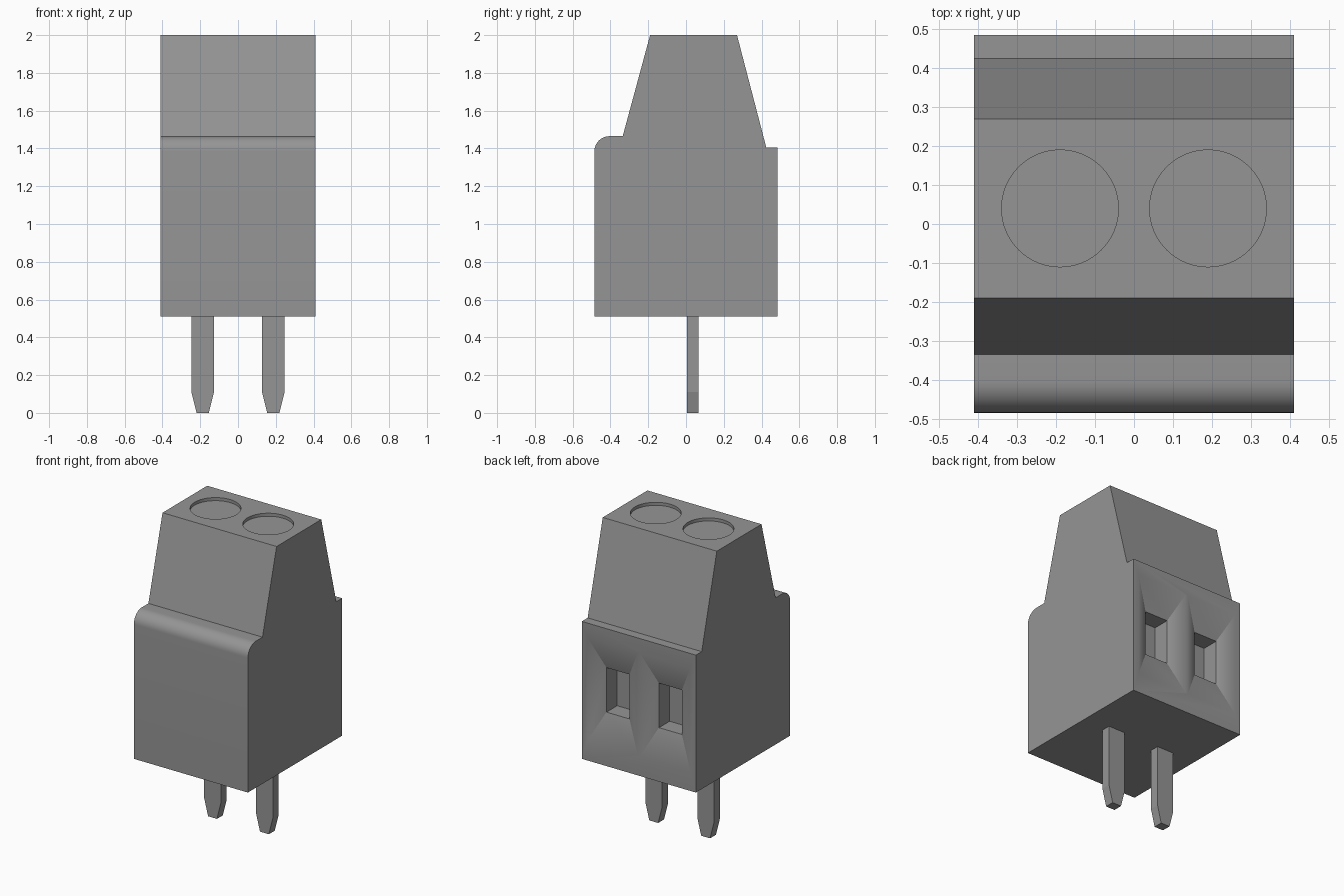
import bpy, bmesh, math

if "Cube" in bpy.data.objects:
    bpy.data.objects.remove(bpy.data.objects["Cube"], do_unlink=True)

# Single grey material
grey = bpy.data.materials.new("mid_grey")
grey.use_nodes = True
COLOUR = (0.30, 0.30, 0.30, 1)
grey.diffuse_color = COLOUR
grey.node_tree.nodes["Principled BSDF"].inputs["Base Color"].default_value = COLOUR


def finish(name, bm):
    """Turn a bmesh into a named grey object."""
    bmesh.ops.recalc_face_normals(bm, faces=bm.faces)
    mesh = bpy.data.meshes.new(name)
    bm.to_mesh(mesh)
    bm.free()
    mesh.materials.append(grey)
    obj = bpy.data.objects.new(name, mesh)
    bpy.context.collection.objects.link(obj)
    return obj


def loft(name, rings):
    """Closed solid through rings with equal point counts."""
    bm = bmesh.new()
    loops = [[bm.verts.new(p) for p in ring] for ring in rings]
    n = len(loops[0])
    bm.faces.new(loops[0])
    bm.faces.new(loops[-1])
    for a, b in zip(loops, loops[1:]):
        for i in range(n):
            j = (i + 1) % n
            bm.faces.new((a[i], a[j], b[j], b[i]))
    return finish(name, bm)


def rect_y(cx, cz, hx, hz, y):
    """Rectangle facing along y."""
    return [(cx - hx, y, cz - hz), (cx + hx, y, cz - hz),
            (cx + hx, y, cz + hz), (cx - hx, y, cz + hz)]


def rect_z(cx, cy, hx, hy, z):
    """Rectangle facing along z."""
    return [(cx - hx, cy - hy, z), (cx + hx, cy - hy, z),
            (cx + hx, cy + hy, z), (cx - hx, cy + hy, z)]


def circle(cx, cy, r, z, n=64):
    return [(cx + r * math.cos(2 * math.pi * i / n),
             cy + r * math.sin(2 * math.pi * i / n), z) for i in range(n)]


# Housing: side profile with rounded front shoulder, extruded across x
profile = [(-0.485, 0.51), (0.485, 0.51), (0.485, 1.405), (0.425, 1.405),
           (0.27, 2.0), (-0.19, 2.0), (-0.335, 1.465)]
STEPS = 10
for i in range(STEPS + 1):
    a = math.pi / 2 * (1 + i / STEPS)
    profile.append((-0.405 + 0.08 * math.cos(a), 1.385 + 0.08 * math.sin(a)))
housing = loft("housing", [[(x, y, z) for y, z in profile] for x in (-0.411, 0.411)])

cutters = []
for side in (-1, 1):
    # Shallow round screw recess in the top
    cutters.append(loft("screw_cutter", [circle(side * 0.19, 0.04, 0.15, z)
                                         for z in (1.98, 2.1)]))
    # Funnel-shaped wire entry in the back, ending in a straight pocket
    cx, cz, d = side * 0.189, 0.975, 0.055
    hx, hz, dx, dz, out = 0.181, 0.335, 0.098, 0.19, 0.01
    k = out / d
    cutters.append(loft("wire_entry_cutter", [
        rect_y(cx, cz, hx + dx * k, hz + dz * k, 0.485 + out),
        rect_y(cx, cz, hx - dx, hz - dz, 0.485 - d),
        rect_y(cx, cz, hx - dx, hz - dz, 0.485 - d - 0.11)]))

# Cut one at a time, then discard the cutters
bpy.context.view_layer.objects.active = housing
for cutter in cutters:
    cutter.hide_render = True
    mod = housing.modifiers.new("cut", 'BOOLEAN')
    mod.operation = 'DIFFERENCE'
    mod.solver = 'EXACT'
    mod.object = cutter
    bpy.ops.object.modifier_apply(modifier=mod.name)
    bpy.data.objects.remove(cutter, do_unlink=True)

bpy.ops.object.select_all(action='DESELECT')
housing.select_set(True)
bpy.ops.object.shade_smooth_by_angle(angle=math.radians(30))

# Solder pins with tapered tips
for label, side in (("left", 1), ("right", -1)):
    x, y = side * 0.187, 0.035
    loft(label + "_pin", [rect_z(x, y, 0.032, 0.03, 0.0),
                          rect_z(x, y, 0.06, 0.03, 0.11),
                          rect_z(x, y, 0.06, 0.03, 0.51)])
